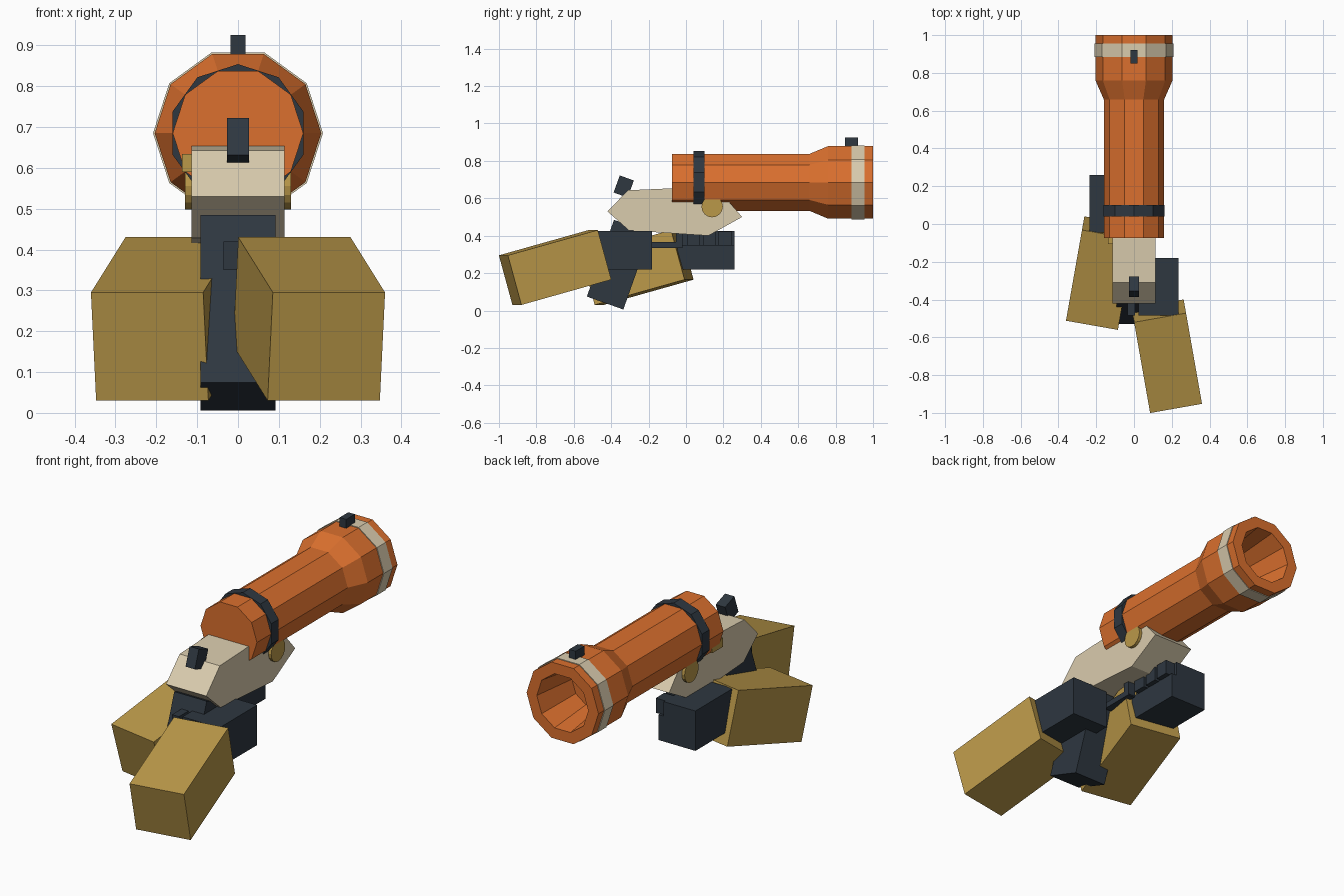
import bpy, bmesh
from math import radians, sin, cos, pi
from mathutils import Matrix, Euler

cube = bpy.data.objects.get("Cube")
if cube:
    bpy.data.objects.remove(cube, do_unlink=True)


def material(name, rgb):
    col = [((c / 255 + 0.055) / 1.055) ** 2.4 for c in rgb] + [1]
    m = bpy.data.materials.new(name)
    m.use_nodes = True
    m.diffuse_color = col
    m.node_tree.nodes["Principled BSDF"].inputs["Base Color"].default_value = col
    return m


ORANGE = material("orange", (219, 112, 46))
CREAM = material("cream", (218, 204, 174))
DARK = material("dark slate", (46, 55, 64))
GOLD = material("mustard", (186, 152, 73))


def finish(name, bm, mat):
    bmesh.ops.recalc_face_normals(bm, faces=bm.faces)
    me = bpy.data.meshes.new(name)
    bm.to_mesh(me)
    bm.free()
    me.materials.append(mat)
    ob = bpy.data.objects.new(name, me)
    bpy.context.collection.objects.link(ob)
    return ob


def box(name, mat, center, size, pitch=0, yaw=0):
    bm = bmesh.new()
    rot = Euler((radians(pitch), 0, radians(yaw))).to_matrix().to_4x4()
    bmesh.ops.create_cube(bm, size=1, matrix=Matrix.Translation(center) @ rot @ Matrix.Diagonal((*size, 1)))
    return finish(name, bm, mat)


def lathe(name, mat, profile, closed=False, turn=0, sides=10, z=0.685):
    """Revolve (y, radius) points about the barrel axis; open profiles get end caps."""
    bm = bmesh.new()
    rings = []
    for y, r in profile:
        angles = [turn + 2 * pi * i / sides for i in range(sides)]
        rings.append([bm.verts.new((r * cos(a), y, z + r * sin(a))) for a in angles])
    pairs = list(zip(rings, rings[1:]))
    if closed:
        pairs.append((rings[-1], rings[0]))
    else:
        bm.faces.new(rings[0])
        bm.faces.new(rings[-1])
    for a, b in pairs:
        for i in range(sides):
            j = (i + 1) % sides
            bm.faces.new((a[i], a[j], b[j], b[i]))
    return finish(name, bm, mat)


# Barrel with flared muzzle and tapering bore
lathe("barrel", ORANGE, [(-0.075, 0.16), (0.66, 0.16), (0.76, 0.204), (1, 0.204),
                         (1, 0.146), (0.76, 0.115)])
lathe("muzzle_band", CREAM, [(0.885, 0.208), (0.955, 0.208), (0.955, 0.19), (0.885, 0.19)], closed=True)
lathe("barrel_strap", DARK, [(0.04, 0.169), (0.1, 0.169), (0.1, 0.14), (0.04, 0.14)],
      closed=True, turn=pi / 10)

# Sights
box("front_sight", DARK, (0, 0.885, 0.895), (0.037, 0.07, 0.06))
box("hammer", DARK, (0, -0.333, 0.663), (0.053, 0.08, 0.097), pitch=-20)

# Receiver, a side profile extruded across x
bm = bmesh.new()
outline = [(-0.42, 0.53), (-0.31, 0.643), (-0.08, 0.653), (0.17, 0.65),
           (0.3, 0.5), (0.12, 0.4), (-0.305, 0.428)]
base = bm.faces.new([bm.verts.new((-0.114, y, z)) for y, z in outline])
side = bmesh.ops.extrude_face_region(bm, geom=[base])
bmesh.ops.translate(bm, vec=(0.228, 0, 0), verts=[v for v in side["geom"] if isinstance(v, bmesh.types.BMVert)])
finish("receiver", bm, CREAM)

# Pivot pin through the receiver and the catch on its side
bm = bmesh.new()
bmesh.ops.create_cone(bm, cap_ends=True, segments=16, radius1=0.057, radius2=0.057, depth=0.26,
                      matrix=Matrix.Translation((0, 0.14, 0.555)) @ Matrix.Rotation(pi / 2, 4, "Y"))
finish("pivot_pin", bm, GOLD)
box("side_catch", GOLD, (-0.125, -0.06, 0.612), (0.025, 0.09, 0.045))

# Grip and trigger guard
box("grip", DARK, (0, -0.36, 0.245), (0.184, 0.207, 0.435), pitch=-19.5)
box("trigger_guard", DARK, (0, -0.11, 0.35), (0.04, 0.18, 0.03))
box("guard_post", DARK, (0, -0.035, 0.38), (0.04, 0.035, 0.08))

# Arms and hands; the supporting hand sits further forward
for name, s, dy in (("rear", 1, 0), ("forward", -1, 0.44)):
    box(name + "_sleeve", GOLD, (0.174 * s, -0.70 + dy, 0.23), (0.279, 0.506, 0.275), pitch=15.5, yaw=10 * s)
    top = 0.425 if s > 0 else 0.35
    box(name + "_hand", DARK, (0.13 * s, -0.333 + dy, (0.22 + top) / 2), (0.21, 0.305, top - 0.22))
box("forward_palm", DARK, (-0.145, 0.107, 0.387), (0.18, 0.305, 0.075))
for i in range(3):
    box(f"finger_{i + 1}", DARK, (-0.03, 0.04 + 0.085 * i, 0.385), (0.06, 0.07, 0.075))
box("thumb", DARK, (-0.015, -0.44, 0.385), (0.04, 0.09, 0.07))
